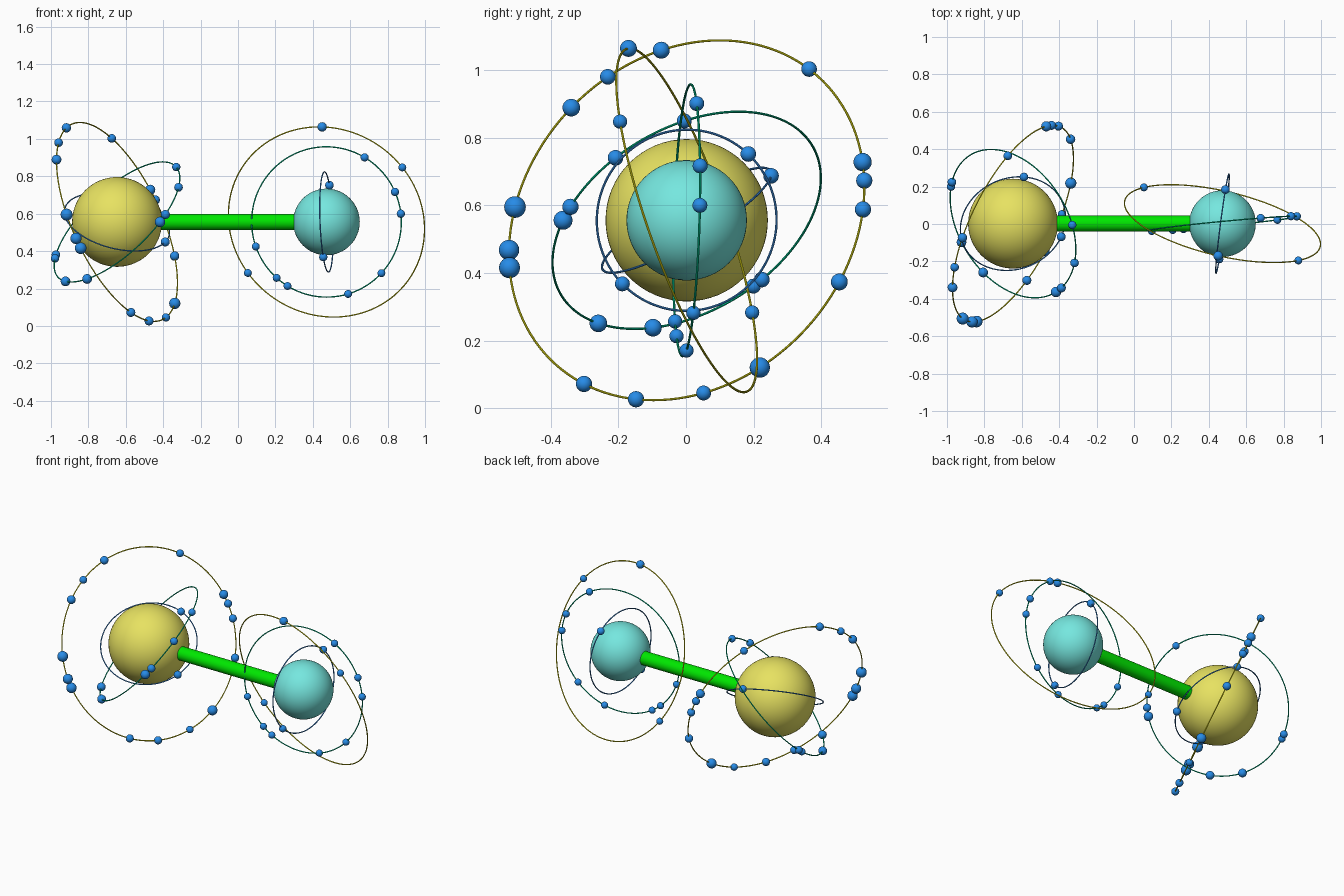
import bpy
import math
from mathutils import Vector

default_cube = bpy.data.objects.get("Cube")
if default_cube:
    bpy.data.objects.remove(default_cube, do_unlink=True)


def make_material(name, color):
    mat = bpy.data.materials.new(name)
    mat.use_nodes = True
    rgba = (*color, 1.0)
    mat.diffuse_color = rgba
    mat.node_tree.nodes["Principled BSDF"].inputs["Base Color"].default_value = rgba
    return mat


yellow = make_material("pale yellow", (0.80, 0.76, 0.12))
cyan = make_material("turquoise", (0.18, 0.80, 0.74))
green = make_material("bright green", (0.0, 0.80, 0.0))
blue = make_material("bead blue", (0.02, 0.26, 0.80))
ring_yellow = make_material("ring yellow", (0.82, 0.77, 0.01))
ring_green = make_material("ring green", (0.0, 0.60, 0.30))
ring_blue = make_material("ring blue", (0.05, 0.28, 0.76))


def finish(name, mat):
    obj = bpy.context.object
    obj.name = name
    obj.data.materials.append(mat)
    bpy.ops.object.shade_smooth_by_angle(angle=math.radians(40))
    return obj


def ball(name, center, radius, mat, segments=24):
    bpy.ops.mesh.primitive_uv_sphere_add(segments=segments, ring_count=segments // 2,
                                         radius=radius, location=center)
    return finish(name, mat)


def orbit(name, center, radius, normal, mat, axes, beads):
    """Thin ring with beads; each bead is (angle as seen in the two axes, size)."""
    normal = Vector(normal).normalized()
    bpy.ops.mesh.primitive_torus_add(major_radius=radius, minor_radius=0.0035,
                                     major_segments=128, minor_segments=8,
                                     location=center,
                                     rotation=normal.to_track_quat('Z', 'Y').to_euler())
    finish(name + "_ring", mat)
    a, b = axes
    c = 3 - a - b
    for i, (degrees, size) in enumerate(beads, 1):
        t = math.radians(degrees)
        spot = Vector((0, 0, 0))
        spot[a], spot[b] = math.cos(t), math.sin(t)
        # Lift the direction onto the ring's plane
        spot[c] = -spot.dot(normal) / normal[c]
        ball(f"{name}_bead_{i}", center + spot.normalized() * radius, size / 1000, blue)


X, Y, Z = range(3)
large_center = Vector((-0.647, 0.002, 0.556))
small_center = Vector((0.473, 0.002, 0.556))

# Two main spheres
ball("large_sphere", large_center, 0.24, yellow, 64)
ball("small_sphere", small_center, 0.178, cyan, 64)

# Connecting rod
bpy.ops.mesh.primitive_cylinder_add(vertices=32, radius=0.043,
                                    depth=(small_center - large_center).length,
                                    location=(large_center + small_center) / 2,
                                    rotation=(0, math.pi / 2, 0))
finish("connecting_rod", green)

# Rings and beads around the large sphere
orbit("large_outer", large_center, 0.576, (0.828, -0.41, 0.384), ring_yellow, (Y, Z),
      [(118.8, 23), (135.7, 26), (98.5, 25), (51, 23), (18.3, 27), (12.6, 24),
       (3.5, 24), (-22, 25), (-63.6, 30), (-84.4, 22), (254.2, 24), (237.9, 24),
       (175.6, 32), (189.5, 30), (195, 31)])
orbit("large_middle", large_center, 0.432, (-0.629, -0.396, 0.669), ring_green, (Y, Z),
      [(138.7, 23), (91.4, 22), (173.4, 24), (180, 28), (229.4, 26), (252.6, 26),
       (-38.3, 23), (-44.6, 22)])
orbit("large_inner", large_center, 0.288, (0.215, -0.494, 0.842), ring_blue, (X, Y),
      [(76.8, 23), (-15.2, 24)])

# Rings and beads around the small sphere
orbit("small_outer", small_center, 0.537, (0.216, 0.922, 0.322), ring_yellow, (X, Z),
      [(92.6, 25), (35.7, 21), (213, 21)])
orbit("small_middle", small_center, 0.402, (-0.095, 1, -0.03), ring_green, (X, Z),
      [(59.4, 22), (23.7, 22), (6.3, 22), (-43, 21), (-73.3, 21), (238.7, 21),
       (228.3, 21), (199.2, 21)])
orbit("small_inner", small_center, 0.268, (1, -0.13, 0.04), ring_blue, (Y, Z),
      [(47.1, 23), (224.7, 22)])
